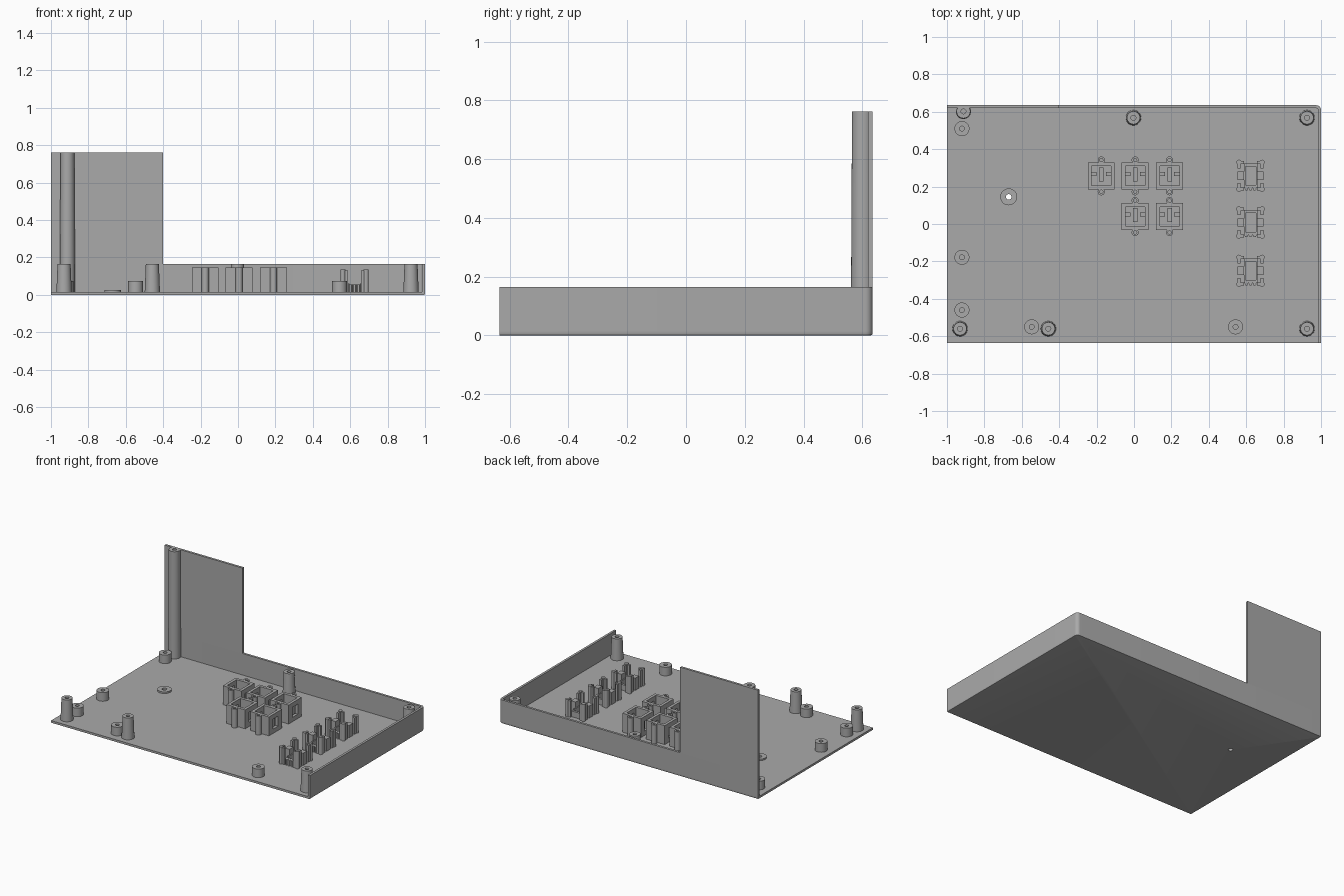
import bpy, bmesh, math

cube = bpy.data.objects.get("Cube")
if cube:
    bpy.data.objects.remove(cube)

grey = bpy.data.materials.new("plain grey")
grey.use_nodes = True
COLOUR = (0.4, 0.4, 0.4, 1)
grey.diffuse_color = COLOUR
grey.node_tree.nodes["Principled BSDF"].inputs["Base Color"].default_value = COLOUR

HX, HY, WALL, FLOOR, RIM, TOP = 1.0, 0.635, 0.016, 0.015, 0.165, 0.762


def finish(name, bm, smooth=False):
    bmesh.ops.recalc_face_normals(bm, faces=bm.faces[:])
    mesh = bpy.data.meshes.new(name)
    bm.to_mesh(mesh)
    bm.free()
    mesh.materials.append(grey)
    ob = bpy.data.objects.new(name, mesh)
    bpy.context.collection.objects.link(ob)
    if smooth:
        bpy.ops.object.select_all(action="DESELECT")
        ob.select_set(True)
        bpy.context.view_layer.objects.active = ob
        bpy.ops.object.shade_smooth_by_angle(angle=math.radians(35))
    return ob


def prism(bm, outline, z0, z1):
    face = bm.faces.new([bm.verts.new((x, y, z0)) for x, y in outline])
    up = bmesh.ops.extrude_face_region(bm, geom=[face])
    for v in up["geom"]:
        if isinstance(v, bmesh.types.BMVert):
            v.co.z = z1


def box(bm, x0, x1, y0, y1, z0, z1):
    prism(bm, [(x0, y0), (x1, y0), (x1, y1), (x0, y1)], z0, z1)


def lathe(bm, x, y, profile, closed=False, n=28):
    """Spin (radius, z) points around a vertical axis."""
    rings = []
    for r, z in profile:
        rings.append([bm.verts.new((x + r * math.cos(math.tau * i / n),
                                    y + r * math.sin(math.tau * i / n), z)) for i in range(n)])
    pairs = list(zip(rings, rings[1:]))
    if closed:
        pairs.append((rings[-1], rings[0]))
    else:
        bm.faces.new(rings[0])
        bm.faces.new(rings[-1])
    for a, b in pairs:
        for i in range(n):
            j = (i + 1) % n
            bm.faces.new((a[i], a[j], b[j], b[i]))


def boss(name, x, y, r_base, r_top, top, hole, depth):
    bm = bmesh.new()
    lathe(bm, x, y, [(r_base, FLOOR - 0.003), (r_top, top), (hole, top), (hole, top - depth)])
    # keep bosses inside the back wall
    for v in bm.verts:
        v.co.y = min(v.co.y, HY - 0.003)
    finish(name, bm, True)


def corner(inset, radius):
    """Rounded back left corner of the tray."""
    cx, cy = HX - inset - radius, HY - inset - radius
    return [(cx + radius * math.cos(a), cy + radius * math.sin(a))
            for a in [math.pi / 2 * i / 8 for i in range(9)]]


# Floor, with softened lower edges along the walled sides
bm = bmesh.new()
prism(bm, [(-HX, -HY), (HX, -HY)] + corner(0, 0.025) + [(-HX, HY)], 0, FLOOR)
low = []
for e in bm.edges:
    m = (e.verts[0].co + e.verts[1].co) / 2
    if max(v.co.z for v in e.verts) < 0.001 and (m.x > 0.95 or m.y > 0.6):
        low.append(e)
bmesh.ops.bevel(bm, geom=low, offset=0.006, segments=2, affect="EDGES", profile=0.5)
floor = finish("floor", bm, True)

# Drain hole through the floor, with its raised washer
DX, DY = -0.67, 0.145
bm = bmesh.new()
lathe(bm, DX, DY, [(0.015, -0.05), (0.015, 0.1)])
cutter = finish("hole_cutter", bm)
cutter.hide_render = True
cutter.hide_viewport = True
cut = floor.modifiers.new("hole", "BOOLEAN")
cut.operation = "DIFFERENCE"
cut.solver = "EXACT"
cut.object = cutter
bm = bmesh.new()
lathe(bm, DX, DY, [(0.045, FLOOR), (0.045, 0.026), (0.015, 0.026), (0.015, FLOOR)], True)
finish("hole_washer", bm, True)

# Back and side wall in one strip, then the tall panel
bm = bmesh.new()
inner = corner(WALL, 0.009)
prism(bm, [(HX, -HY)] + corner(0, 0.025) + [(-HX, HY), (-HX, HY - WALL)]
      + inner[::-1] + [(HX - WALL, -HY)], FLOOR, RIM)
finish("low_wall", bm, True)
bm = bmesh.new()
box(bm, -HX, -0.4, HY - WALL, HY, RIM, TOP)
finish("tall_panel", bm)

# Screw bosses
for i, (x, y) in enumerate([(-0.93, -0.56), (-0.458, -0.56), (0.925, -0.56),
                            (0.925, 0.568), (-0.003, 0.568)]):
    boss(f"tall_boss_{i + 1}", x, y, 0.041, 0.035, RIM, 0.013, 0.08)
for i, (x, y) in enumerate([(-0.92, 0.51), (-0.92, -0.178), (-0.92, -0.46),
                            (-0.547, -0.55), (0.543, -0.55)]):
    boss(f"short_boss_{i + 1}", x, y, 0.04, 0.04, 0.075, 0.013, 0.04)
boss("corner_post", -0.912, 0.602, 0.041, 0.037, TOP, 0.013, 0.08)


def socket(name, x, y):
    """Open box with side windows and a screw column at front and back."""
    bm = bmesh.new()
    h, w, t, top = 0.072, 0.072, 0.02, 0.147
    for s in (-1, 1):
        a, b = sorted((s * h, s * (h - t)))
        box(bm, x - w, x + w, y + a, y + b, FLOOR, top)
        # window frame on each side
        for z0, z1 in ((FLOOR, 0.045), (0.115, top)):
            box(bm, x + a, x + b, y - h + t, y + h - t, z0, z1)
        for d in (-1, 1):
            c, e = sorted((d * 0.03, d * (h - t)))
            box(bm, x + a, x + b, y + c, y + e, 0.045, 0.115)
        # inner guide ribs
        a, b = sorted((s * 0.025, s * (w - t)))
        box(bm, x + a, x + b, y + 0.0, y + 0.022, FLOOR, 0.1)
        # screw columns
        lathe(bm, x, y + s * 0.085, [(0.019, FLOOR), (0.019, top), (0.009, top),
                                     (0.009, 0.08)], n=16)
    box(bm, x - 0.012, x + 0.012, y - 0.03, y + 0.045, FLOOR, 0.04)
    finish(name, bm, True)


for i, (x, y) in enumerate([(-0.175, 0.257), (0.006, 0.257), (0.19, 0.257),
                            (0.006, 0.04), (0.19, 0.04)]):
    socket(f"socket_{i + 1}", x, y)


def holder(name, x, y):
    """Clip holder: corner posts, side prongs and low end stops."""
    bm = bmesh.new()
    for sx in (-1, 1):
        for sy in (-1, 1):
            px, py = x + sx * 0.062, y + sy * 0.072
            lathe(bm, px, py, [(0.014, FLOOR), (0.014, 0.135)], n=12)
            # angled legs that hug each post
            a, b = sorted((sx * 0.035, sx * 0.062))
            box(bm, x + a, x + b, py - 0.008, py + 0.008, FLOOR, 0.13)
            a, b = sorted((sy * 0.04, sy * 0.072))
            box(bm, px - 0.008, px + 0.008, y + a, y + b, FLOOR, 0.13)
        a, b = sorted((sx * 0.034, sx * 0.07))
        box(bm, x + a, x + b, y - 0.022, y + 0.022, FLOOR, 0.1)
        a, b = sorted((sx * 0.028, sx * 0.036))
        box(bm, x + a, x + b, y - 0.05, y + 0.05, FLOOR, 0.06)
    for sy in (-1, 1):
        box(bm, x - 0.036, x + 0.036, y + sy * 0.058 - 0.008, y + sy * 0.058 + 0.008, FLOOR, 0.055)
    # small ribs along the front stop
    for k in (-1, 0, 1):
        lathe(bm, x + k * 0.022, y - 0.07, [(0.01, FLOOR), (0.01, 0.055)], n=6)
    finish(name, bm, True)


for i, y in enumerate((0.258, 0.008, -0.25)):
    holder(f"holder_{i + 1}", 0.623, y)
